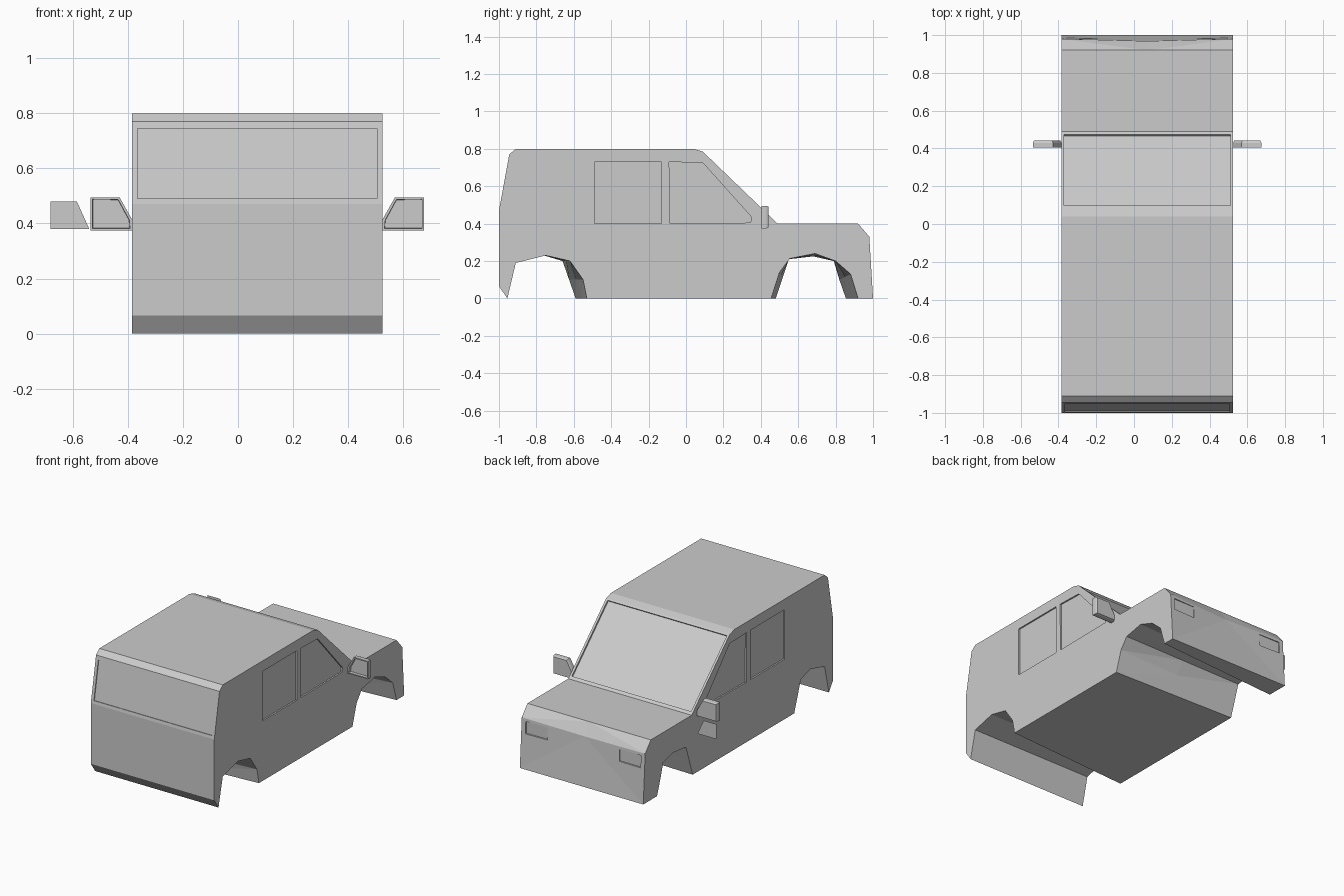
import bpy, bmesh
from mathutils import Vector

if "Cube" in bpy.data.objects:
    bpy.data.objects.remove(bpy.data.objects["Cube"])

XL, XR = -0.385, 0.525
XC = (XL + XR) / 2


def loft(bm, rings):
    """Bridge equal-length closed rings and cap both ends."""
    rows = [[bm.verts.new(p) for p in r] for r in rings]
    n = len(rows[0])
    for a, b in zip(rows, rows[1:]):
        for i in range(n):
            j = (i + 1) % n
            bm.faces.new((a[i], a[j], b[j], b[i]))
    return bm.faces.new(rows[0][::-1]), bm.faces.new(rows[-1])


def finish(bm, name):
    bmesh.ops.recalc_face_normals(bm, faces=bm.faces)
    me = bpy.data.meshes.new(name)
    bm.to_mesh(me)
    bm.free()
    ob = bpy.data.objects.new(name, me)
    bpy.context.collection.objects.link(ob)
    return ob


# Body: side profile (y, z), with slightly different wheel arches on each side
shell = [(0.98, 0.33), (0.92, 0.40), (0.49, 0.40), (0.09, 0.785), (0.04, 0.80),
         (-0.91, 0.80), (-0.945, 0.77), (-1, 0.47), (-1, 0.065), (-0.955, 0)]
arches_r = [(-0.91, 0.19), (-0.75, 0.23), (-0.62, 0.20), (-0.55, 0.10), (-0.53, 0),
            (0.455, 0), (0.50, 0.14), (0.555, 0.213), (0.69, 0.24), (0.80, 0.20),
            (0.88, 0.13), (0.92, 0)]
arches_l = [(-0.91, 0.19), (-0.76, 0.23), (-0.66, 0.20), (-0.625, 0.10), (-0.59, 0),
            (0.48, 0), (0.515, 0.105), (0.55, 0.21), (0.68, 0.225), (0.79, 0.20),
            (0.82, 0.10), (0.855, 0)]
end = [(1.0, 0)]
prof_r = shell + arches_r + end
prof_l = shell + arches_l + end
mid = [((a[0] + b[0]) / 2, (a[1] + b[1]) / 2) for a, b in zip(prof_l, prof_r)]
mid[0] = (0.968, 0.32)  # nose is pinched in at the middle
bm = bmesh.new()
loft(bm, [[(x, y, z) for y, z in p] for x, p in ((XL, prof_l), (XC, mid), (XR, prof_r))])
bmesh.ops.triangulate(bm, faces=[f for f in bm.faces if len(f.verts) == 4])
body = finish(bm, "body")

# Pockets for windows and headlights
cut = bmesh.new()


def pocket(ring, normal, depth):
    n = Vector(normal).normalized()
    loft(cut, [[Vector(p) - n * depth for p in ring], [Vector(p) + n * 0.03 for p in ring]])


front_win = [(-0.09, 0.73), (0.09, 0.725), (0.35, 0.435), (0.345, 0.405), (-0.085, 0.40)]
rear_win = [(-0.49, 0.73), (-0.13, 0.73), (-0.13, 0.40), (-0.49, 0.40)]
for x, s in ((XL, -1), (XR, 1)):
    for win in (front_win, rear_win):
        pocket([(x, y, z) for y, z in win], (s, 0, 0), 0.01)


def pane(x0, x1, low, high, normal, depth):
    pocket([(x0, *low), (x1, *low), (x1, *high), (x0, *high)], normal, depth)


pane(-0.37, 0.51, (0.474, 0.4154), (0.098, 0.7773), (0, 0.385, 0.40), 0.012)
pane(-0.365, 0.505, (-0.9963, 0.49), (-0.9496, 0.745), (0, -0.30, 0.055), 0.006)
for x0, x1 in ((XC - 0.425, XC - 0.265), (XC + 0.265, XC + 0.425)):
    pane(x0, x1, (0.985, 0.23), (0.985, 0.31), (0, 1, 0), 0.012)
cutter = finish(cut, "pocket_cutter")
cutter.hide_render = True

mod = body.modifiers.new("pockets", 'BOOLEAN')
mod.operation = 'DIFFERENCE'
mod.solver = 'EXACT'
mod.object = cutter
bpy.context.view_layer.objects.active = body
bpy.ops.object.modifier_apply(modifier=mod.name)
bpy.data.objects.remove(cutter)

# Door mirrors with recessed glass on the -y face
housing = [(0.525, 0.375), (0.675, 0.375), (0.675, 0.495), (0.57, 0.495), (0.525, 0.415)]
for name, s in (("right_mirror", 1), ("left_mirror", -1)):
    bm = bmesh.new()
    rings = []
    for y, shrink in ((0.405, 1), (0.43, 1), (0.442, 0.92)):
        rings.append([(XC + s * (0.60 + (x - 0.60) * shrink - XC), y,
                       0.435 + (z - 0.435) * shrink) for x, z in housing])
    face, _ = loft(bm, rings)
    bmesh.ops.recalc_face_normals(bm, faces=bm.faces)
    bmesh.ops.inset_region(bm, faces=[face], thickness=0.01)
    bmesh.ops.inset_region(bm, faces=[face], thickness=0.001, depth=-0.02)
    finish(bm, name)

# Loose flat glass plate beside the left front wing
bm = bmesh.new()
bm.faces.new([bm.verts.new((x, 0.65, z)) for x, z in
              ((-0.68, 0.38), (-0.54, 0.38), (-0.585, 0.48), (-0.68, 0.48))])
finish(bm, "mirror_glass")
